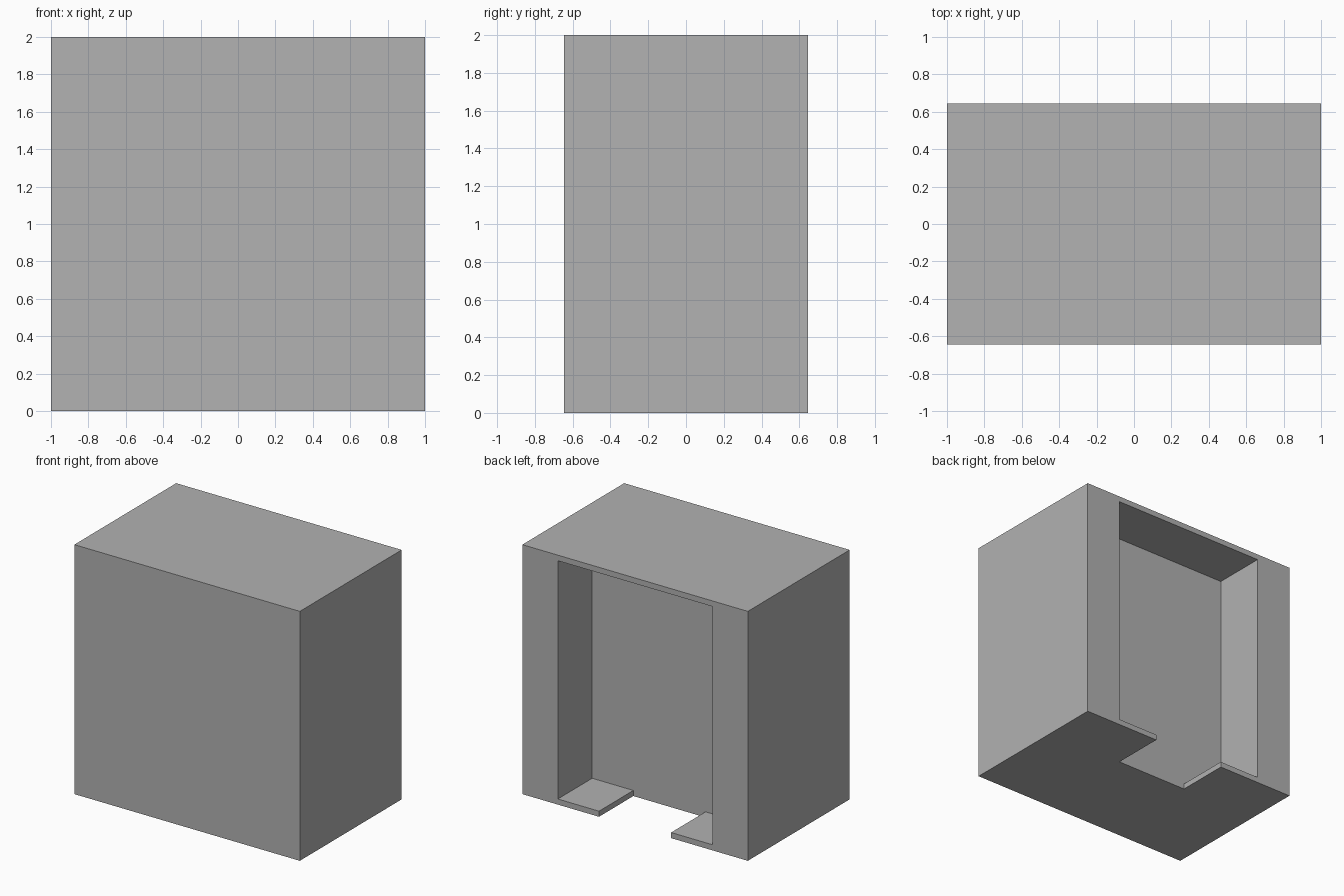
import bpy, bmesh

# Remove the default cube
cube = bpy.data.objects.get("Cube")
if cube:
    bpy.data.objects.remove(cube, do_unlink=True)

HALF_DEPTH = 0.645
HEIGHT = 2.0
BOARD = 0.045          # thickness of the top and floor boards
RECESS_Y = 0.21        # back wall of the recess
RECESS_X = 0.685       # half width of the recess
NOTCH_X = 0.32         # half width of the gap in the floor board

grey = bpy.data.materials.new("plain grey")
grey.use_nodes = True
colour = (0.445, 0.445, 0.445, 1)
grey.diffuse_color = colour
grey.node_tree.nodes["Principled BSDF"].inputs["Base Color"].default_value = colour


def prism(name, profile, y0, y1):
    """Extrude a closed (x, z) profile along y."""
    bm = bmesh.new()
    face = bm.faces.new([bm.verts.new((x, y0, z)) for x, z in profile])
    new = bmesh.ops.extrude_face_region(bm, geom=[face])["geom"]
    moved = [v for v in new if isinstance(v, bmesh.types.BMVert)]
    bmesh.ops.translate(bm, verts=moved, vec=(0, y1 - y0, 0))
    bmesh.ops.recalc_face_normals(bm, faces=bm.faces)
    mesh = bpy.data.meshes.new(name)
    bm.to_mesh(mesh)
    bm.free()
    mesh.materials.append(grey)
    obj = bpy.data.objects.new(name, mesh)
    bpy.context.collection.objects.link(obj)
    return obj


# Cabinet block
cabinet = prism("cabinet", [(-1, 0), (1, 0), (1, HEIGHT), (-1, HEIGHT)],
                -HALF_DEPTH, HALF_DEPTH)

# T-shaped cutter: wide recess above, narrow notch through the floor board
half = [(NOTCH_X, -0.2), (NOTCH_X, BOARD), (RECESS_X, BOARD),
        (RECESS_X, HEIGHT - BOARD)]
cutter = prism("recess_cutter", half + [(-x, z) for x, z in reversed(half)],
               RECESS_Y, HALF_DEPTH + 0.2)
cutter.hide_render = True

# Cut the recess, then discard the cutter
cut = cabinet.modifiers.new("recess", "BOOLEAN")
cut.operation = "DIFFERENCE"
cut.solver = "EXACT"
cut.object = cutter
bpy.context.view_layer.objects.active = cabinet
bpy.ops.object.modifier_apply(modifier=cut.name)
bpy.data.objects.remove(cutter, do_unlink=True)
